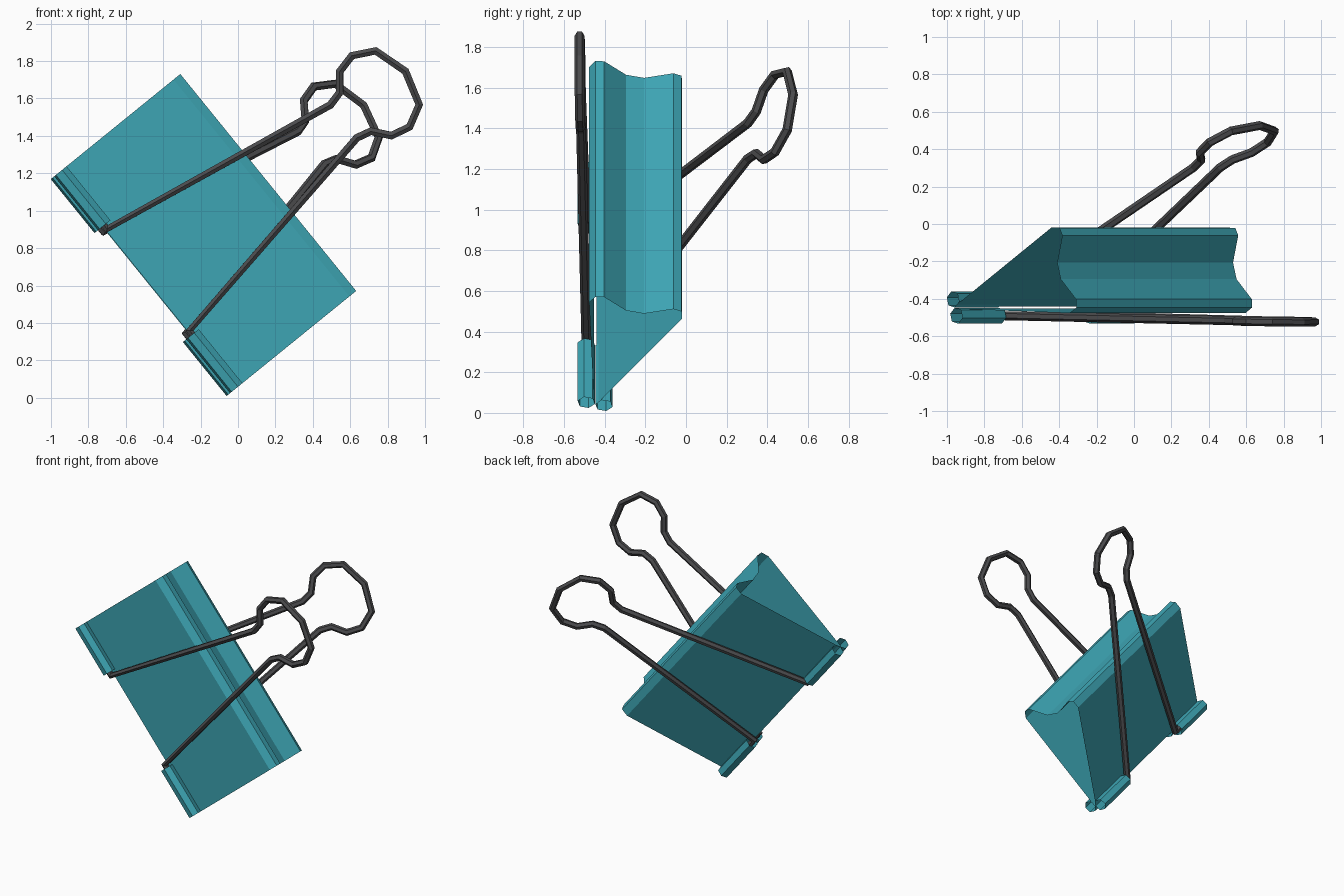
import bpy, bmesh, math
from mathutils import Vector

if "Cube" in bpy.data.objects:
    bpy.data.objects.remove(bpy.data.objects["Cube"])

# Clip axes: U runs along the jaws, V from jaws to spine (in the xz plane)
U = Vector((0.63, 0, -0.777)).normalized()
V = Vector((0.777, 0, 0.63)).normalized()
Y = Vector((0, 1, 0))
LENGTH = 1.493
TILT = math.radians(15.3)                       # the clip's symmetry plane leans back
A = V * math.cos(TILT) + Y * math.sin(TILT)     # jaws to spine, in the symmetry plane
B = Y * math.cos(TILT) - V * math.sin(TILT)     # across the symmetry plane
ORIGIN = Vector((-1.0, -0.447, 1.17)) + V * 0.053 + U * (LENGTH / 2)


def place(a, b, s):
    return ORIGIN + A * a + B * b + U * s


def material(name, rgb):
    m = bpy.data.materials.new(name)
    m.diffuse_color = (*rgb, 1)
    m.use_nodes = True
    m.node_tree.nodes["Principled BSDF"].inputs["Base Color"].default_value = m.diffuse_color
    return m


teal = material("teal", (0.047, 0.38, 0.46))
grey = material("dark grey", (0.07, 0.07, 0.074))


def extrude_profile(name, profile, s0, s1, closed=False):
    """Thin sheet: a profile in (a, b) drawn out along the clip from s0 to s1."""
    bm = bmesh.new()
    rows = [[bm.verts.new(place(a, b, s)) for a, b in profile] for s in (s0, s1)]
    n = len(profile)
    for i in range(n if closed else n - 1):
        j = (i + 1) % n
        bm.faces.new((rows[0][i], rows[0][j], rows[1][j], rows[1][i]))
    bmesh.ops.recalc_face_normals(bm, faces=bm.faces)
    mesh = bpy.data.meshes.new(name)
    bm.to_mesh(mesh)
    bm.free()
    mesh.materials.append(teal)
    obj = bpy.data.objects.new(name, mesh)
    bpy.context.collection.objects.link(obj)


def wire(name, points, radius):
    """Six-sided wire along a path."""
    curve = bpy.data.curves.new(name, 'CURVE')
    curve.dimensions = '3D'
    curve.bevel_depth = radius
    curve.bevel_resolution = 1
    curve.use_fill_caps = True
    spline = curve.splines.new('POLY')
    spline.points.add(len(points) - 1)
    for p, co in zip(spline.points, points):
        p.co = (*co, 1)
    spline.use_smooth = False
    curve.materials.append(grey)
    obj = bpy.data.objects.new(name, curve)
    bpy.context.collection.objects.link(obj)
    bpy.ops.object.select_all(action='DESELECT')
    obj.select_set(True)
    bpy.context.view_layer.objects.active = obj
    bpy.ops.object.convert(target='MESH')
    bpy.ops.object.shade_flat()


# Spring body: two jaw plates joined by a dented spine
half = [(0.0, 0.006), (0.755, 0.237), (0.808, 0.22), (0.817, 0.177), (0.744, 0.046)]
body = [(a, -b) for a, b in half] + half[::-1]
extrude_profile("spring_body", body, -LENGTH / 2, LENGTH / 2)

# Handle outline: (distance from hinge, half width)
TUBE_R, TUBE_B, WIRE_R = 0.044, 0.045, 0.024
outline = [(0.0, 0.45), (0.0, 0.35), (1.345, 0.113), (1.425, 0.133), (1.495, 0.22),
           (1.60, 0.245), (1.715, 0.185)]
swing = math.radians(16.4)

for side, label in ((-1, "front"), (1, "back")):
    # Rolled jaw edges that hold the handle, one at each end
    tube = [(TUBE_R * math.cos(k * math.pi / 3 + math.pi / 6),
             side * TUBE_B + TUBE_R * math.sin(k * math.pi / 3 + math.pi / 6)) for k in range(6)]
    for end in (-1, 1):
        extrude_profile(f"{label}_rolled_edge", tube, end * LENGTH / 2, end * 0.375, closed=True)

    # Wire handle swung out along its jaw plate
    path = outline + [(1.77, 0.0)] + [(d, -w) for d, w in outline[::-1]]
    wire(f"{label}_handle",
         [place(d * math.cos(swing), side * (TUBE_B + d * math.sin(swing)), -w) for d, w in path],
         WIRE_R)
